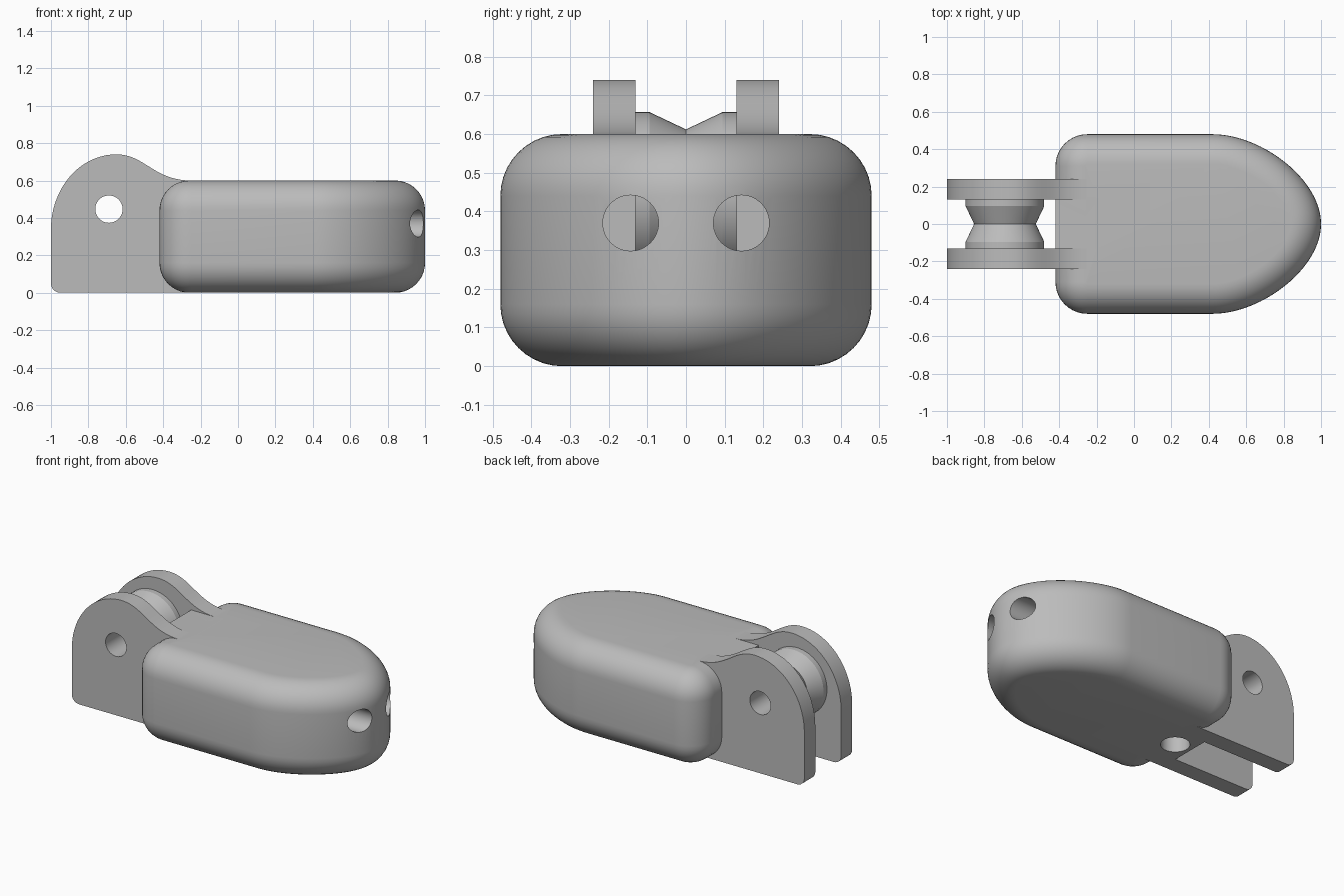
import bpy, bmesh, math
from mathutils import Vector, Matrix

cube = bpy.data.objects.get("Cube")
if cube:
    bpy.data.objects.remove(cube, do_unlink=True)

grey = bpy.data.materials.new("plain grey")
grey.use_nodes = True
colour = (0.5, 0.5, 0.5, 1)
grey.diffuse_color = colour
grey.node_tree.nodes["Principled BSDF"].inputs["Base Color"].default_value = colour


def bezier(a, b, c, d, n):
    a, b, c, d = map(Vector, (a, b, c, d))
    return [a * (1 - t) ** 3 + b * 3 * t * (1 - t) ** 2 + c * 3 * t * t * (1 - t) + d * t ** 3
            for t in (i / n for i in range(n + 1))]


def arc(cx, cy, rx, ry, start, end, n):
    return [Vector((cx + rx * math.cos(math.radians(start + (end - start) * i / n)),
                    cy + ry * math.sin(math.radians(start + (end - start) * i / n))))
            for i in range(n + 1)]


def loft(name, rings, closed=False):
    """Skin a list of point rings; cap the ends, or join last to first."""
    bm = bmesh.new()
    rows = [[bm.verts.new(p) for p in ring] for ring in rings]
    pairs = list(zip(rows, rows[1:]))
    if closed:
        pairs.append((rows[-1], rows[0]))
    else:
        bm.faces.new(rows[0])
        bm.faces.new(rows[-1])
    n = len(rows[0])
    for lo, hi in pairs:
        for i in range(n):
            j = (i + 1) % n
            bm.faces.new((lo[i], lo[j], hi[j], hi[i]))
    bmesh.ops.recalc_face_normals(bm, faces=bm.faces)
    mesh = bpy.data.meshes.new(name)
    bm.to_mesh(mesh)
    bm.free()
    mesh.materials.append(grey)
    obj = bpy.data.objects.new(name, mesh)
    bpy.context.collection.objects.link(obj)
    return obj


def box(name, x0, x1, y, z0, z1):
    corners = ((x0, -y), (x1, -y), (x1, y), (x0, y))
    return loft(name, [[(a, b, z) for a, b in corners] for z in (z0, z1)])


def rod(name, centre, axis, radius, length):
    turn = Vector((0, 0, 1)).rotation_difference(Vector(axis)).to_matrix()
    circle = arc(0, 0, radius, radius, 0, 352.5, 47)
    return loft(name, [[turn @ Vector((p.x, p.y, s * length / 2)) + Vector(centre)
                        for p in circle] for s in (-1, 1)])


def boolean(obj, tool, operation):
    tool.hide_render = True
    mod = obj.modifiers.new(operation.lower(), "BOOLEAN")
    mod.operation = operation
    mod.solver = "EXACT"
    mod.object = tool
    bpy.context.view_layer.objects.active = obj
    bpy.ops.object.modifier_apply(modifier=mod.name)
    bpy.data.objects.remove(tool, do_unlink=True)


# Body: bullet-shaped plan, swept up with rounded top and bottom edges
half = arc(-0.25, 0.31, 0.17, 0.17, 180, 90, 10)
half += bezier((0.42, 0.48), (0.68, 0.48), (1, 0.24), (1, 0), 28)
plan = half + [Vector((p.x, -p.y)) for p in reversed(half[:-1])]
normals = []
for i, p in enumerate(plan):
    t = (plan[(i + 1) % len(plan)] - plan[i - 1]).normalized()
    normals.append(Vector((-t.y, t.x)))
fillet = 0.16
profile = [(fillet - p.x, p.y) for p in arc(0, fillet, fillet, fillet, -90, 0, 10)]
profile += [(d, 0.6 - z) for d, z in reversed(profile)]
body = loft("body", [[(p.x - n.x * d, p.y - n.y * d, z) for p, n in zip(plan, normals)]
                     for d, z in profile])

# Square web closing the body between the side plates
boolean(body, box("web", -0.42, -0.2, 0.135, 0, 0.6), "UNION")

# Twin cord holes along the body and one blind hole underneath
for y in (-0.143, 0.143):
    boolean(body, rod("cord_cutter", (0.2, y, 0.37), (1, 0, 0), 0.072, 2), "DIFFERENCE")
boolean(body, rod("under_cutter", (-0.31, 0, 0.15), (0, 0, 1), 0.085, 0.44), "DIFFERENCE")

# Side plates: domed ears sweeping down into the body top
outline = arc(-0.95, 0.05, 0.05, 0.05, 270, 180, 6)
outline += arc(-0.65, 0.34, 0.35, 0.4, 180, 90, 20)
outline += bezier((-0.65, 0.74), (-0.5, 0.74), (-0.45, 0.6), (-0.25, 0.6), 20)[1:]
outline.append(Vector((-0.25, 0)))
parts = [body]
for name, y0, y1 in (("left_plate", 0.13, 0.24), ("right_plate", -0.24, -0.13)):
    plate = loft(name, [[(p.x, y, p.y) for p in outline] for y in (y0, y1)])
    boolean(plate, rod("pin_cutter", (-0.69, 0, 0.447), (0, 1, 0), 0.073, 1), "DIFFERENCE")
    parts.append(plate)

# Grooved roller with a bore, turned around the pin axis
section = [(0.073, -0.13), (0.21, -0.13), (0.21, -0.095), (0.165, 0),
           (0.21, 0.095), (0.21, 0.13), (0.073, 0.13)]
roller = loft("roller", [[(-0.69 + r * math.cos(a), y, 0.447 + r * math.sin(a))
                          for r, y in section]
                         for a in (math.tau * i / 64 for i in range(64))], closed=True)
parts.append(roller)

# Smooth the curves, keep the machined edges crisp
bpy.ops.object.select_all(action="DESELECT")
for part in parts:
    part.select_set(True)
bpy.context.view_layer.objects.active = body
bpy.ops.object.shade_smooth_by_angle(angle=math.radians(20))
